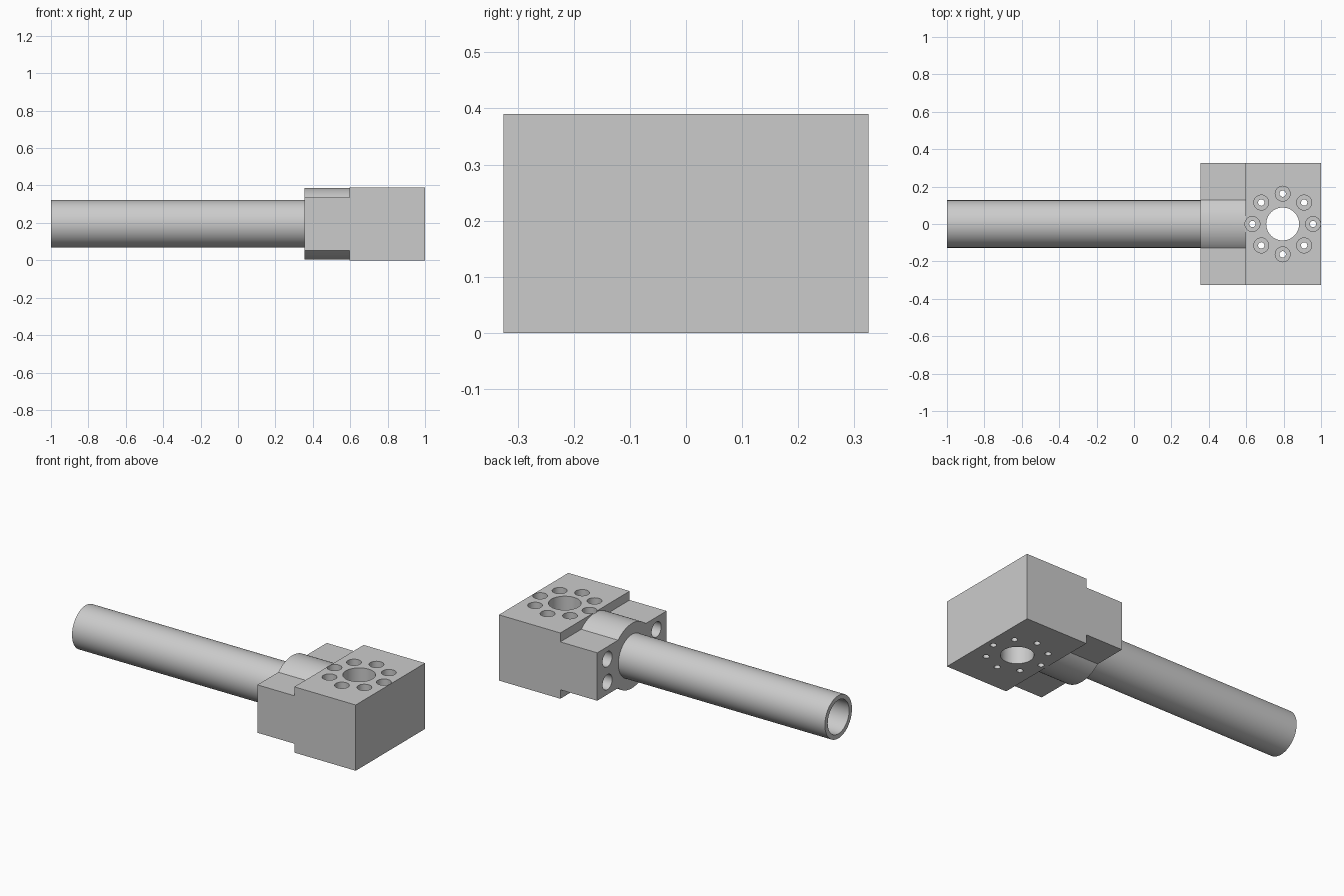
import bpy
import math
from mathutils import Matrix

cube = bpy.data.objects.get("Cube")
if cube:
    bpy.data.objects.remove(cube, do_unlink=True)

AXIS_Z = 0.195          # height of the tube axis
HALF_Y = 0.325          # half width of the clamp
LEDGE = 0.142           # half height of the clamp ledges
BOSS_R = 0.192
TUBE_R = 0.127
HUB_X = 0.795           # centre of the bolt circle

steel = bpy.data.materials.new("light_grey_metal")
steel.use_nodes = True
steel.diffuse_color = (0.6, 0.6, 0.6, 1)
steel.node_tree.nodes["Principled BSDF"].inputs["Base Color"].default_value = (0.6, 0.6, 0.6, 1)


def add_mesh(name, verts, faces):
    mesh = bpy.data.meshes.new(name)
    mesh.from_pydata(verts, [], faces)
    mesh.materials.append(steel)
    obj = bpy.data.objects.new(name, mesh)
    bpy.context.collection.objects.link(obj)
    return obj


def prism_x(name, outline, x0, x1):
    """Extrude a counter-clockwise (y, z) outline along x."""
    n = len(outline)
    verts = [(x, y, z) for x in (x0, x1) for y, z in outline]
    faces = [(i, (i + 1) % n, n + (i + 1) % n, n + i) for i in range(n)]
    faces = [f[::-1] for f in faces]
    faces += [tuple(range(n)), tuple(range(2 * n - 1, n - 1, -1))]
    faces = [f[::-1] for f in faces]
    return add_mesh(name, verts, faces)


def cylinder(name, radius, start, length, along_x=False, sides=48):
    bpy.ops.mesh.primitive_cylinder_add(vertices=sides, radius=radius, depth=length)
    obj = bpy.context.object
    obj.name = name
    obj.data.transform(Matrix.Translation((0, 0, length / 2)))
    if along_x:
        obj.data.transform(Matrix.Rotation(math.pi / 2, 4, 'Y'))
    obj.data.transform(Matrix.Translation(start))
    obj.data.materials.append(steel)
    return obj


def combine(target, tool, operation):
    """Apply a boolean and remove the tool."""
    tool.hide_render = True
    mod = target.modifiers.new("boolean", 'BOOLEAN')
    mod.operation = operation
    mod.solver = 'EXACT'
    mod.object = tool
    bpy.ops.object.select_all(action='DESELECT')
    bpy.context.view_layer.objects.active = target
    target.select_set(True)
    bpy.ops.object.modifier_apply(modifier=mod.name)
    bpy.data.objects.remove(tool, do_unlink=True)


def smooth(obj):
    bpy.ops.object.select_all(action='DESELECT')
    bpy.context.view_layer.objects.active = obj
    obj.select_set(True)
    bpy.ops.object.shade_smooth_by_angle(angle=math.radians(30))


# Mounting block
top = 2 * AXIS_Z
block = prism_x("mounting_block", [(-HALF_Y, 0), (HALF_Y, 0), (HALF_Y, top), (-HALF_Y, top)], 0.597, 1.0)

# Clamp: stepped ledges with a round boss above and below
start = math.asin(LEDGE / BOSS_R)
steps = 24
arc = [start + (math.pi - 2 * start) * i / steps for i in range(steps + 1)]
upper = [(HALF_Y, LEDGE)] + [(BOSS_R * math.cos(a), BOSS_R * math.sin(a)) for a in arc] + [(-HALF_Y, LEDGE)]
outline = upper + [(-y, -z) for y, z in upper]
clamp = prism_x("clamp", [(y, AXIS_Z + z) for y, z in outline], 0.355, 0.7)
combine(block, clamp, 'UNION')

# Vertical hub hole and ring of counterbored bolt holes
combine(block, cylinder("hub_cutter", 0.088, (HUB_X, 0, -0.1), 0.6, sides=64), 'DIFFERENCE')
for i in range(8):
    a = i * math.pi / 4
    x, y = HUB_X + 0.162 * math.cos(a), 0.162 * math.sin(a)
    combine(block, cylinder("counterbore_cutter", 0.04, (x, y, 0.2), 0.3, sides=32), 'DIFFERENCE')
    combine(block, cylinder("bolt_cutter", 0.017, (x, y, -0.1), 0.35, sides=24), 'DIFFERENCE')

# Four bolt holes in the clamp end face
for sy in (-1, 1):
    for sz in (-1, 1):
        at = (0.3, sy * 0.23, AXIS_Z + sz * 0.068)
        combine(block, cylinder("clamp_bolt_cutter", 0.045, at, 0.25, True, 32), 'DIFFERENCE')

# Socket that holds the tube
combine(block, cylinder("socket_cutter", TUBE_R, (0.3, 0, AXIS_Z), 0.25, True, 64), 'DIFFERENCE')
smooth(block)

# Hollow tube
tube = cylinder("tube", TUBE_R, (-1, 0, AXIS_Z), 1.55, True, 64)
combine(tube, cylinder("bore_cutter", 0.1, (-1.1, 0, AXIS_Z), 1.8, True, 64), 'DIFFERENCE')
smooth(tube)
